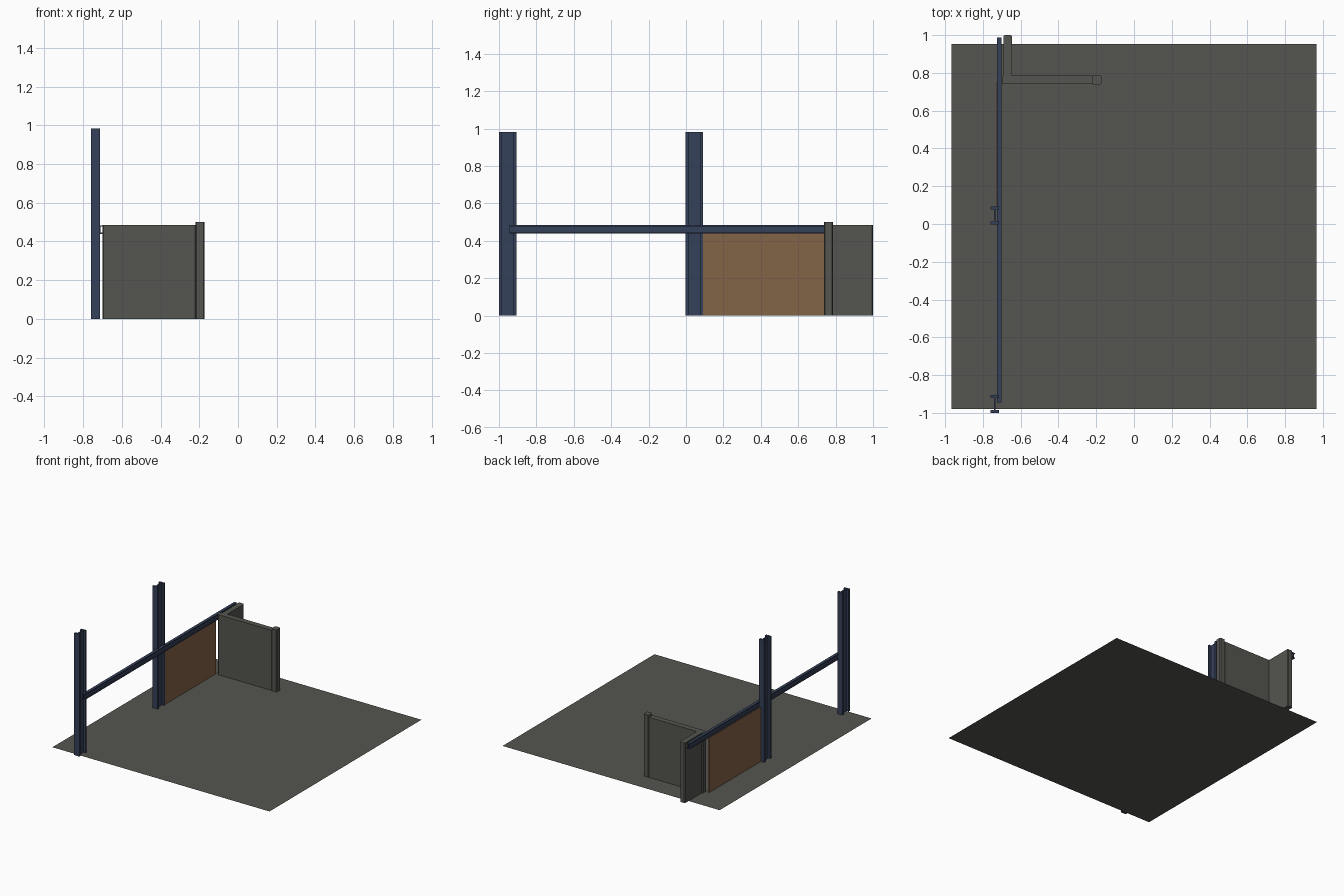
import bpy, bmesh
from mathutils import Vector

if "Cube" in bpy.data.objects:
    bpy.data.objects.remove(bpy.data.objects["Cube"])


def material(name, rgb):
    m = bpy.data.materials.new(name)
    m.diffuse_color = (*rgb, 1)
    m.use_nodes = True
    m.node_tree.nodes["Principled BSDF"].inputs["Base Color"].default_value = m.diffuse_color
    return m


grey = material("concrete grey", (0.090, 0.091, 0.079))
blue = material("steel blue", (0.036, 0.052, 0.100))
brown = material("panel brown", (0.225, 0.125, 0.063))


def extrude(name, profile, vec, mat):
    """Closed prism: a flat 3D outline swept along vec."""
    bm = bmesh.new()
    f = bm.faces.new([bm.verts.new(p) for p in profile])
    ext = bmesh.ops.extrude_face_region(bm, geom=[f], use_keep_orig=True)
    moved = [v for v in ext["geom"] if isinstance(v, bmesh.types.BMVert)]
    bmesh.ops.translate(bm, verts=moved, vec=Vector(vec))
    bmesh.ops.recalc_face_normals(bm, faces=bm.faces)
    me = bpy.data.meshes.new(name)
    bm.to_mesh(me)
    bm.free()
    me.materials.append(mat)
    ob = bpy.data.objects.new(name, me)
    bpy.context.collection.objects.link(ob)
    return ob


def rect(x0, x1, y0, y1, z=0.0, c=0.0):
    """Rectangle outline at height z, corners cut by c."""
    if not c:
        return [(x0, y0, z), (x1, y0, z), (x1, y1, z), (x0, y1, z)]
    return [(x0 + c, y0, z), (x1 - c, y0, z), (x1, y0 + c, z), (x1, y1 - c, z),
            (x1 - c, y1, z), (x0 + c, y1, z), (x0, y1 - c, z), (x0, y0 + c, z)]


def i_profile(width, depth, flange, web):
    """I section: flanges run along the first axis, web along the second."""
    a, b, w, i = width / 2, depth / 2, web / 2, depth / 2 - flange
    right = [(a, -b), (a, -i), (w, -i), (w, i), (a, i), (a, b)]
    return right + [(-u, -v) for u, v in right]


# Ground sheet
bm = bmesh.new()
bm.faces.new([bm.verts.new(p) for p in rect(-0.967, 0.967, -0.98, 0.953)])
me = bpy.data.meshes.new("ground_sheet")
bm.to_mesh(me)
bm.free()
me.materials.append(grey)
bpy.context.collection.objects.link(bpy.data.objects.new("ground_sheet", me))

# Two upright I-beam columns
for name, y in (("front_column", -0.953), ("middle_column", 0.045)):
    prof = [(-0.737 + u, y + v, 0) for u, v in i_profile(0.046, 0.094, 0.016, 0.01)]
    extrude(name, prof, (0, 0, 0.982), blue)

# Long horizontal I-beam rail
prof = [(-0.713 + u, -0.945, 0.461 + v) for u, v in i_profile(0.024, 0.045, 0.007, 0.005)]
extrude("rail", prof, (0, 1.932, 0), blue)

# Infill panel under the rail
extrude("infill_panel", rect(-0.731, -0.717, 0.088, 0.747), (0, 0, 0.439), brown)

# Low concrete walls and end post
extrude("cross_wall", rect(-0.70, -0.215, 0.74, 0.785, c=0.006), (0, 0, 0.484), grey)
extrude("end_wall", rect(-0.69, -0.645, 0.78, 1.0, c=0.006), (0, 0, 0.484), grey)
extrude("end_post", rect(-0.22, -0.172, 0.738, 0.787, c=0.006), (0, 0, 0.5), grey)
